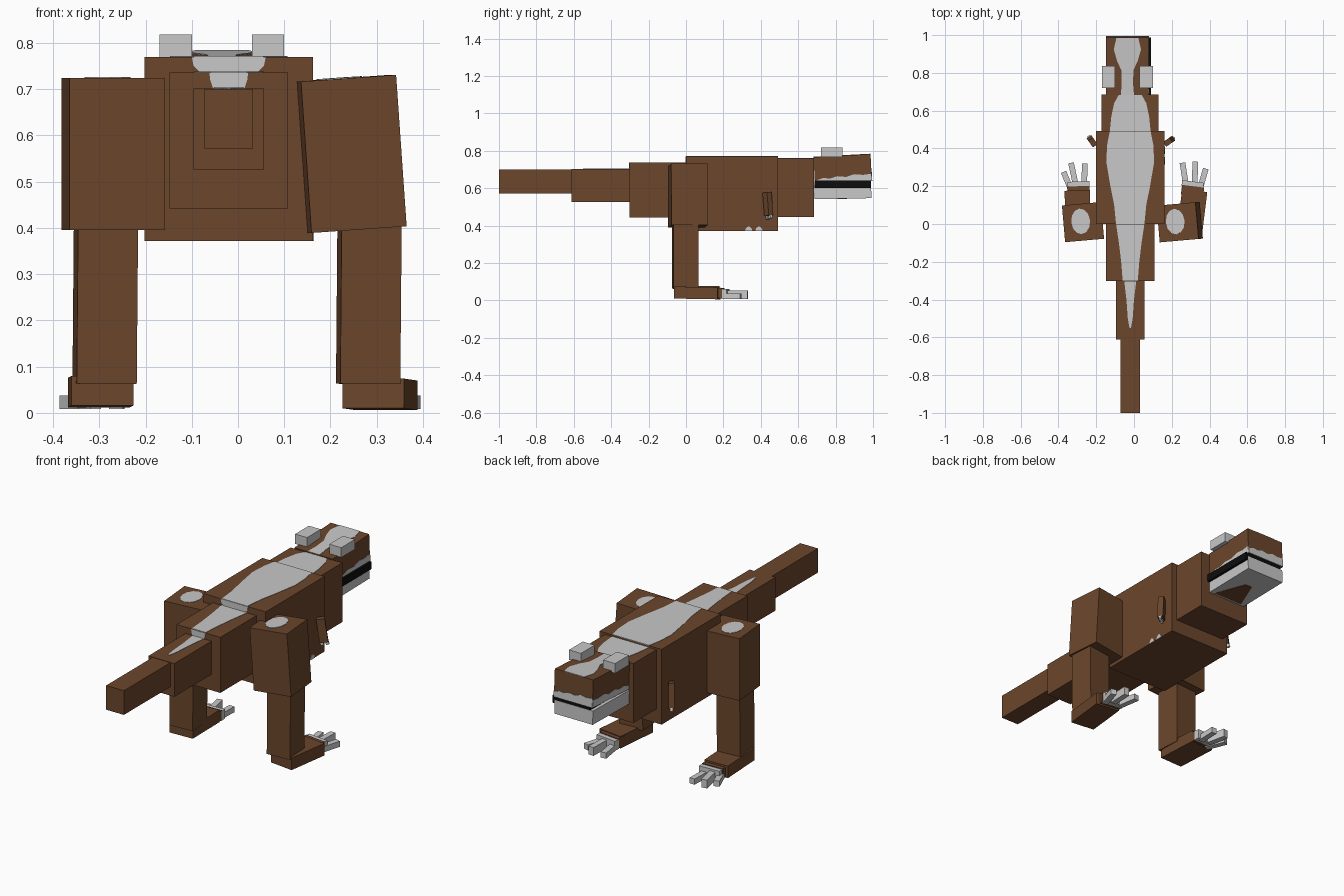
import bpy, bmesh
from math import radians, cos, sin, tau
from mathutils import Matrix, Vector, Euler

if "Cube" in bpy.data.objects:
    bpy.data.objects.remove(bpy.data.objects["Cube"])


def material(name, rgb):
    m = bpy.data.materials.new(name)
    m.use_nodes = True
    m.diffuse_color = (*rgb, 1)
    m.node_tree.nodes["Principled BSDF"].inputs["Base Color"].default_value = (*rgb, 1)
    return m


BROWN = material("brown hide", (0.147, 0.061, 0.025))
LIGHT = material("light grey", (0.58, 0.58, 0.58))
BLACK = material("mouth black", (0.004, 0.004, 0.004))
MID = -0.02  # centre line of the body


def finish(name, bm, mat, matrix):
    bmesh.ops.recalc_face_normals(bm, faces=bm.faces[:])
    mesh = bpy.data.meshes.new(name)
    bm.to_mesh(mesh)
    bm.free()
    mesh.materials.append(mat)
    ob = bpy.data.objects.new(name, mesh)
    ob.matrix_world = matrix
    bpy.context.collection.objects.link(ob)
    return ob


def block(name, centre, size, mat=BROWN, rot=(0, 0, 0)):
    """Box by centre, size and rotation in degrees; returns its placement."""
    bm = bmesh.new()
    bmesh.ops.create_cube(bm, size=1)
    bmesh.ops.scale(bm, vec=size, verts=bm.verts)
    place = Matrix.Translation(centre) @ Euler([radians(a) for a in rot]).to_matrix().to_4x4()
    finish(name, bm, mat, place)
    return place


def span(name, half, y0, y1, z0, z1, mat=BROWN):
    """Box on the centre line by half width and y, z ranges."""
    block(name, (MID, (y0 + y1) / 2, (z0 + z1) / 2), (2 * half, y1 - y0, z1 - z0), mat)


def plate(name, points, origin, u, v, mat=LIGHT, base=Matrix()):
    """Thin painted patch: outline in axes u, v, raised along u x v."""
    u, v, o = Vector(u), Vector(v), Vector(origin)
    n = u.cross(v)
    bm = bmesh.new()
    face = bm.faces.new([bm.verts.new(o + u * a + v * b - n * 0.002) for a, b in points])
    out = bmesh.ops.extrude_face_region(bm, geom=[face])
    verts = [g for g in out["geom"] if isinstance(g, bmesh.types.BMVert)]
    bmesh.ops.translate(bm, vec=n * 0.004, verts=verts)
    finish(name, bm, mat, base)


def ribbon(profile):
    """Symmetric outline from (position, half width) pairs."""
    return [(w, y) for y, w in profile] + [(-w, y) for y, w in reversed(profile)]


X, Y, Z = (1, 0, 0), (0, 1, 0), (0, 0, 1)
NX, NY = (-1, 0, 0), (0, -1, 0)

# Tail, body and neck
span("tail_tip", 0.052, -1, -0.61, 0.572, 0.70)
span("tail_middle", 0.076, -0.612, -0.30, 0.526, 0.702)
span("tail_base", 0.128, -0.302, 0, 0.442, 0.736)
span("body", 0.182, 0, 0.492, 0.372, 0.77)
span("neck", 0.151, 0.49, 0.685, 0.446, 0.76)

# Pale stripe along the back, one patch per segment
stripes = {
    "tail_middle_stripe": (0.702, [(-0.55, 0.004), (-0.5, 0.013), (-0.4, 0.02), (-0.302, 0.032)]),
    "tail_base_stripe": (0.736, [(-0.30, 0.04), (-0.2, 0.048), (-0.1, 0.06), (0, 0.075)]),
    "body_stripe": (0.77, [(0, 0.075), (0.1, 0.085), (0.2, 0.105), (0.33, 0.127), (0.42, 0.122), (0.492, 0.108)]),
    "neck_stripe": (0.76, [(0.492, 0.108), (0.57, 0.10), (0.64, 0.085), (0.685, 0.06)]),
}
for name, (z, profile) in stripes.items():
    plate(name, ribbon(profile), (MID, 0, z), X, Y)
plate("body_step_stripe", ribbon([(0.736, 0.062), (0.75, 0.076), (0.77, 0.08)]), (MID, 0, 0), X, Z)
plate("tail_step_stripe", ribbon([(0.702, 0.034), (0.72, 0.04), (0.736, 0.042)]), (MID, -0.302, 0), X, Z)

# Small flank spots
for y in (0.335, 0.39):
    plate("flank_spot", [(-0.02, 0), (0.02, 0), (0.014, 0.015), (0, 0.025), (-0.014, 0.015)],
          (MID + 0.182, y, 0.372), Y, Z)

# Head: skull, mouth line and jaw
skull = block("skull", (MID - 0.015, 0.838, 0.702), (0.225, 0.305, 0.145), BROWN, (3, 0, 0))
span("mouth", 0.11, 0.686, 0.988, 0.60, 0.64, BLACK)
block("jaw", (MID - 0.015, 0.838, 0.58), (0.225, 0.305, 0.072), LIGHT, (1, 0, 0))
plate("chin_patch", [(-0.09, 0.69), (-0.02, 0.86), (0.02, 0.86), (0.09, 0.69)],
      (MID - 0.015, 0, 0.5435), NX, Y, BROWN)
plate("crown_stripe", ribbon([(-0.152, 0.035), (-0.09, 0.03), (-0.02, 0.032), (0.03, 0.055),
                              (0.09, 0.072), (0.152, 0.058)]), (0, 0, 0.0725), X, Y, LIGHT, skull)

# Pale upper lip with an uneven edge, on both sides and the snout
lip = [(-1, 0.018), (-0.7, 0.03), (-0.45, 0.026), (-0.2, 0.036), (0.1, 0.03),
       (0.4, 0.042), (0.7, 0.036), (1, 0.04)]


def lip_outline(half, lift=0):
    return [(-half, 0), (half, 0)] + [(a * half, h + lift) for a, h in reversed(lip)]


plate("lip_left", lip_outline(0.1525), (0.1125, 0, -0.0725), Y, Z, LIGHT, skull)
plate("lip_right", [(-a, h) for a, h in reversed(lip_outline(0.1525))],
      (-0.1125, 0, -0.0725), NY, Z, LIGHT, skull)
plate("lip_front", lip_outline(0.1125, 0.008), (0, 0.1525, -0.0725), NX, Z, LIGHT, skull)

# Raised eyes
for side in (-1, 1):
    block("eye_" + ("right", "left")[side > 0], (MID - 0.015 + side * 0.1, 0.778, 0.792),
          (0.07, 0.115, 0.052), LIGHT)

# Legs: thigh, shin, foot and claws, each side posed a little differently
oval = [(0.05 * cos(i * tau / 12), 0.068 * sin(i * tau / 12)) for i in range(12)]
poses = {
    "right": dict(x=-0.27, tilt=0, shin=-0.287, foot=-0.297, yaw=2, low=0.012,
                  claws=[(-0.352, 0.225, 22), (-0.322, 0.27, 12), (-0.262, 0.265, -2)]),
    "left": dict(x=0.242, tilt=-4, shin=0.283, foot=0.307, yaw=-7, low=0.006,
                 claws=[(0.265, 0.27, 9), (0.323, 0.275, -2), (0.365, 0.24, -16)]),
}
for side, p in poses.items():
    thigh = block("thigh_" + side, (p["x"], 0.01, 0.56), (0.207, 0.195, 0.328), BROWN, (0, p["tilt"], 5))
    plate("thigh_spot_" + side, oval, (-0.012, 0.005, 0.164), X, Y, LIGHT, thigh)
    block("shin_" + side, (p["shin"], -0.004, 0.24), (0.13, 0.135, 0.355), BROWN, (0, 0.5, 4))
    block("foot_" + side, (p["foot"], 0.06, p["low"] + 0.034), (0.134, 0.235, 0.064), BROWN, (-1, 0, p["yaw"]))
    block("toe_base_" + side, (p["foot"] + 0.003, 0.175, 0.04), (0.118, 0.05, 0.052), BROWN, (0, 0, p["yaw"]))
    block("toe_front_" + side, (p["foot"] + 0.004, 0.21, 0.037), (0.116, 0.03, 0.05), LIGHT, (0, 0, p["yaw"]))
    for i, (x, y, yaw) in enumerate(p["claws"]):
        tall = 0.044 if i == 1 else 0.03
        block(f"claw_{side}_{i + 1}", (x, y, 0.008 + tall / 2), (0.03, 0.11, tall), LIGHT, (0, 0, yaw))

# Small arms with two claws
for side, x, lean in (("right", -0.222, 35), ("left", 0.186, -55)):
    arm = block("arm_" + side, (x, 0.438, 0.515), (0.03, 0.042, 0.125), BROWN, (8, 0, lean))
    for i in (-1, 1):
        at = arm @ Vector((0, i * 0.013, -0.062))
        block(f"hand_claw_{side}_{i + 2}", at, (0.014, 0.016, 0.035), LIGHT, (20, 0, lean))
